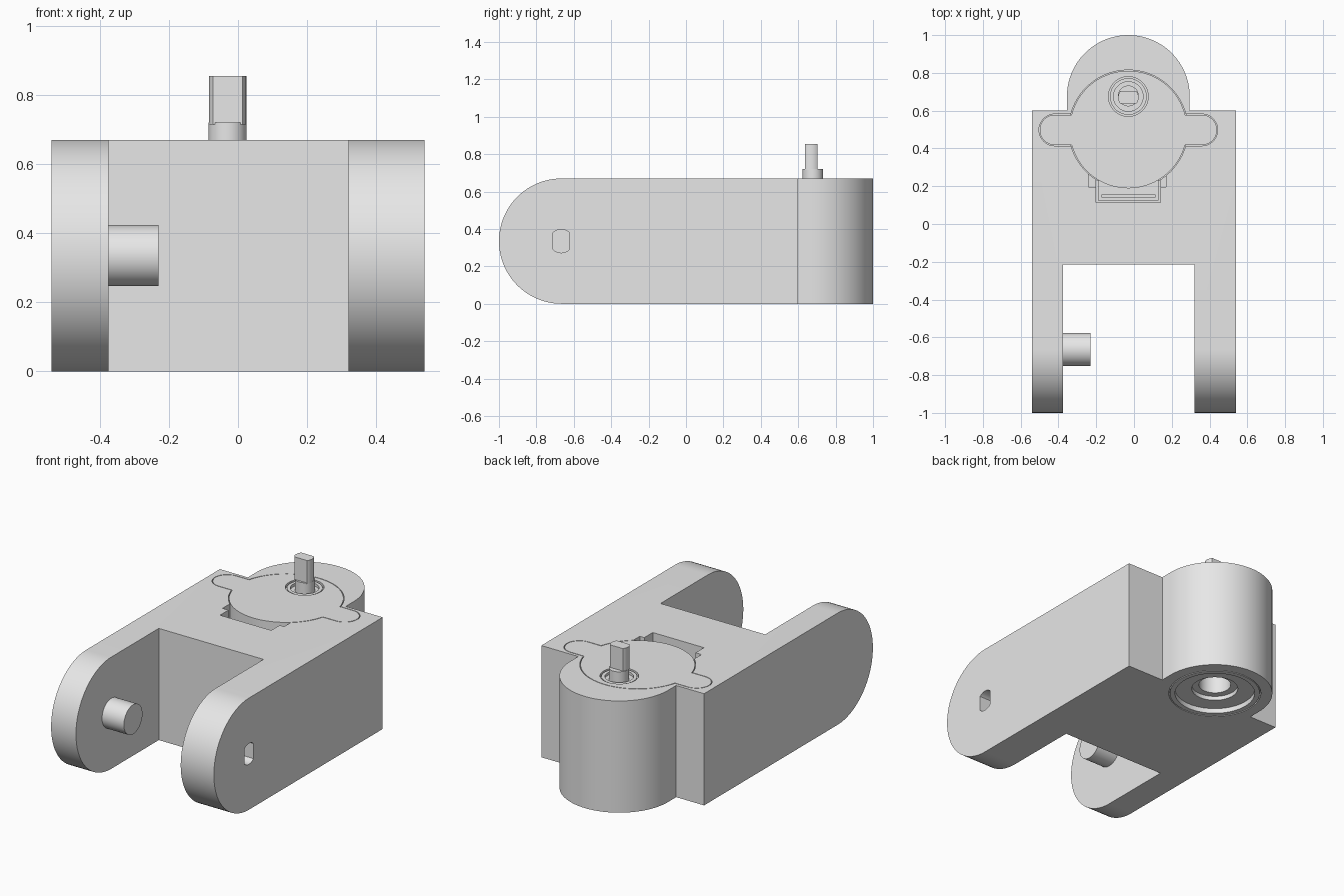
import bpy, bmesh
from math import sin, cos, pi, asin

cube = bpy.data.objects.get("Cube")
if cube:
    bpy.data.objects.remove(cube, do_unlink=True)

grey = bpy.data.materials.new("plain grey")
grey.use_nodes = True
grey.diffuse_color = (0.8, 0.8, 0.8, 1)
grey.node_tree.nodes["Principled BSDF"].inputs["Base Color"].default_value = (0.8, 0.8, 0.8, 1)

TOP = 0.67            # top of the housing
ABOVE = TOP + 0.05    # where cutters from above start
BELOW = -0.05         # where cutters from below start
AX, AY = -0.03, 0.675  # output shaft axis
MY = 0.5              # motor centre line in y


def arc(u, v, r, a0, a1, n):
    """Points along an arc, both ends included."""
    return [(u + r * cos(a0 + (a1 - a0) * i / n), v + r * sin(a0 + (a1 - a0) * i / n))
            for i in range(n + 1)]


def circle(u, v, r, n=96):
    return arc(u, v, r, 0, 2 * pi, n)[:-1]


def rect(u0, u1, v0, v1):
    return [(u0, v0), (u1, v0), (u1, v1), (u0, v1)]


def stadium(u0, u1, v, r):
    """Long shape with round ends."""
    return arc(u1 - r, v, r, -pi / 2, pi / 2, 24) + arc(u0 + r, v, r, pi / 2, 3 * pi / 2, 24)


def double_d(u, v, r, half):
    """Circle with two flats at v +- half."""
    a = asin(half / r)
    return arc(u, v, r, -a, a, 12) + arc(u, v, r, pi - a, pi + a, 12)


def prism(name, outline, lo, hi, axis="z"):
    """Extrude an outline along z (outline in x, y) or along x (outline in y, z)."""
    bm = bmesh.new()
    place = (lambda u, v, w: (u, v, w)) if axis == "z" else (lambda u, v, w: (w, u, v))
    low = [bm.verts.new(place(u, v, lo)) for u, v in outline]
    high = [bm.verts.new(place(u, v, hi)) for u, v in outline]
    bm.faces.new(low[::-1])
    bm.faces.new(high)
    n = len(outline)
    for i in range(n):
        j = (i + 1) % n
        bm.faces.new((low[i], low[j], high[j], high[i]))
    bmesh.ops.recalc_face_normals(bm, faces=bm.faces)
    mesh = bpy.data.meshes.new(name)
    bm.to_mesh(mesh)
    bm.free()
    mesh.materials.append(grey)
    obj = bpy.data.objects.new(name, mesh)
    bpy.context.collection.objects.link(obj)
    return obj


def combine(obj, tool, operation):
    """Apply a boolean and discard the tool."""
    mod = obj.modifiers.new("boolean", "BOOLEAN")
    mod.operation = operation
    mod.solver = "EXACT"
    mod.object = tool
    bpy.context.view_layer.objects.active = obj
    bpy.ops.object.modifier_apply(modifier=mod.name)
    bpy.data.objects.remove(tool, do_unlink=True)


def cut(obj, outline, lo, hi, axis="z"):
    combine(obj, prism("cutter", outline, lo, hi, axis), "DIFFERENCE")


def add(obj, outline, lo, hi, axis="z"):
    combine(obj, prism("addition", outline, lo, hi, axis), "UNION")


def ring(name, outer, inner, lo, hi):
    obj = prism(name, circle(AX, AY, outer), lo, hi)
    cut(obj, circle(AX, AY, inner), lo - 0.05, hi + 0.05)
    return obj


parts = []

# Housing: side profile with round front ends, plus the round back
half = TOP / 2
side = [(0.6, 0), (0.6, TOP)] + arc(-1 + half, half, half, pi / 2, 3 * pi / 2, 48)
housing = prism("housing", side, -0.54, 0.54, "x")
add(housing, [(AX + 0.325, 0.4)] + arc(AX, AY, 0.325, 0, pi, 64) + [(AX - 0.325, 0.4)], 0, TOP)

# Gap between the two arms
cut(housing, rect(-0.375, 0.32, -1.2, -0.215), -0.1, ABOVE)

# Keyed slot through the left arm
slot = [(v - 0.667, u + half) for u, v in double_d(0, 0, 0.0625, 0.043)]
cut(housing, slot, 0.25, 0.6, "x")

# Motor pocket with ear seats and a stepped cable bay
cut(housing, circle(AX, MY, 0.315), 0.25, ABOVE)
cut(housing, stadium(-0.503, 0.443, MY - 0.002, 0.084), 0.55, ABOVE)
cut(housing, rect(-0.2, 0.14, 0.115, 0.4), 0.35, ABOVE)
cut(housing, rect(-0.24, 0.17, 0.195, 0.4), 0.45, ABOVE)

# Bearing seat underneath, stepping in to a deep bore
for radius, depth in ((0.26, 0.03), (0.13, 0.055), (0.09, 0.2)):
    cut(housing, circle(AX, AY, radius), BELOW, depth)
parts.append(housing)
parts.append(ring("lower_bearing_race", 0.254, 0.225, 0, 0.031))

# Pivot pin on the right arm
parts.append(prism("pivot_pin", circle(-0.665, half, 0.088), -0.4, -0.23, "x"))

# Motor body flush with the top, with two mounting ears
motor = prism("motor_body", circle(AX, MY, 0.311), 0.249, TOP)
add(motor, stadium(-0.499, 0.439, MY - 0.002, 0.08), 0.555, TOP)
cut(motor, circle(AX, AY, 0.105), TOP - 0.02, ABOVE)
parts.append(motor)
parts.append(ring("upper_bearing_race", 0.097, 0.078, TOP - 0.021, TOP - 0.004))

# Cable connector in the bay
connector = prism("cable_connector", rect(-0.19, 0.13, 0.125, 0.24), 0.349, TOP - 0.1)
cut(connector, rect(-0.17, 0.11, 0.14, 0.155), TOP - 0.13, ABOVE)
parts.append(connector)

# Output shaft: round collar and double-flat end
shaft = prism("output_shaft", circle(AX, AY + 0.003, 0.055, 64), TOP - 0.03, 0.72)
parts.append(shaft)
parts.append(prism("shaft_flats", double_d(AX, AY - 0.005, 0.054, 0.033), 0.715, 0.855))

# Smooth curved walls, keep edges crisp
bpy.ops.object.select_all(action="DESELECT")
for part in parts:
    part.select_set(True)
bpy.context.view_layer.objects.active = housing
bpy.ops.object.shade_smooth_by_angle(angle=pi / 6)
